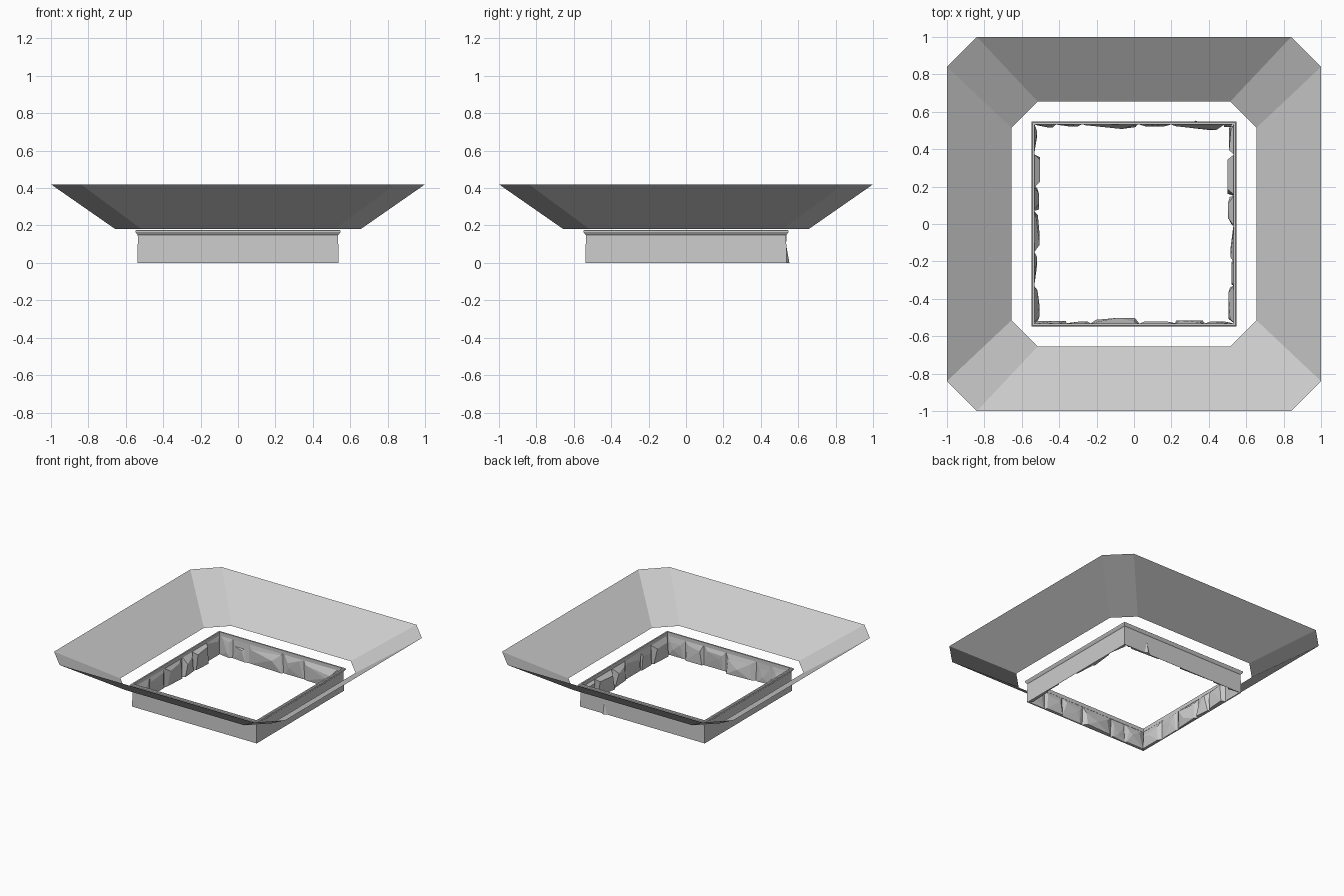
import bpy, bmesh, random
from mathutils import Matrix, Vector
from math import radians

if "Cube" in bpy.data.objects:
    bpy.data.objects.remove(bpy.data.objects["Cube"])

random.seed(4)


def finish(name, bm):
    bmesh.ops.recalc_face_normals(bm, faces=bm.faces)
    me = bpy.data.meshes.new(name)
    bm.to_mesh(me)
    bm.free()
    ob = bpy.data.objects.new(name, me)
    bpy.context.collection.objects.link(ob)
    return ob


def bridge_rings(bm, rings, closed=False):
    loops = [[bm.verts.new(p) for p in r] for r in rings]
    pairs = list(zip(loops, loops[1:]))
    if closed:
        pairs.append((loops[-1], loops[0]))
    for a, b in pairs:
        n = len(a)
        for i in range(n):
            j = (i + 1) % n
            bm.faces.new((a[i], a[j], b[j], b[i]))


def octagon(h, c, z):
    return [(c, h, z), (-c, h, z), (-h, c, z), (-h, -c, z),
            (-c, -h, z), (c, -h, z), (h, -c, z), (h, c, z)]


def square(h, z):
    return [(h, h, z), (-h, h, z), (-h, -h, z), (h, -h, z)]


# Flared open skirt with clipped corners
bm = bmesh.new()
bridge_rings(bm, [octagon(0.655, 0.515, 0.18), octagon(1.0, 0.84, 0.42)])
for f in bm.faces:
    f.normal_update()
finish("flared_skirt", bm)

# Thin outer wall
bm = bmesh.new()
bridge_rings(bm, [square(0.538, 0.0), square(0.535, 0.15)])
finish("outer_wall", bm)

# Moulded lip on top of the wall
lip = [(0.535, 0.148), (0.54, 0.153), (0.548, 0.165), (0.548, 0.172),
       (0.542, 0.177), (0.531, 0.177), (0.531, 0.148)]
bm = bmesh.new()
bridge_rings(bm, [square(h, z) for h, z in lip], closed=True)
finish("rim_lip", bm)

# Rough stones lining each wall: (start, end, inner depth) along the wall
SIDES = {
    "front": (0, [(-.53, -.36, .518), (-.36, -.23, .522), (-.23, .03, .502),
                  (.03, .22, .522), (.22, .38, .516), (.38, .53, .52)]),
    "right": (90, [(-.53, -.33, .504), (-.33, -.2, .522), (-.2, -.01, .516),
                   (-.01, .15, .502), (.15, .37, .5), (.37, .53, .508)]),
    "back": (180, [(-.53, -.48, .518), (-.48, -.2, .503), (-.2, -.02, .522),
                   (-.02, .28, .508), (.28, .42, .52), (.42, .53, .516)]),
    "left": (270, [(-.53, -.37, .518), (-.37, -.2, .503), (-.2, -.07, .508),
                   (-.07, .15, .504), (.15, .33, .518), (.33, .53, .506)]),
}


def add_stone(bm, a, b, depth, rot):
    j = lambda s: random.uniform(-s, s)
    back = [(a, 0), (b, 0), (b + j(.008), .152), (a + j(.008), .152)]
    m = min(.03, (b - a) * .2)
    face = [(a + m * random.random(), .002), (b - m * random.random(), .002),
            (b - m + j(.012), .115 + j(.025)), (a + m + j(.012), .115 + j(.025))]
    pts = [Vector((t, -.534, z)) for t, z in back]
    pts += [Vector((t, -min(.53, depth + random.choice((0, 0, .01, .02))), z))
            for t, z in face]
    # ridge point breaks the front into uneven facets
    pts.append(Vector(((a + b) / 2 + j((b - a) * .25), -depth, .06 + j(.03))))
    v = [bm.verts.new(rot @ p) for p in pts]
    bm.faces.new(v[:4])
    for i in range(4):
        k = (i + 1) % 4
        bm.faces.new((v[i], v[k], v[4 + k], v[4 + i]))
        bm.faces.new((v[4 + i], v[4 + k], v[8]))


for side, (angle, stones) in SIDES.items():
    rot = Matrix.Rotation(radians(angle), 3, 'Z')
    bm = bmesh.new()
    for a, b, d in stones:
        add_stone(bm, a, b, d, rot)
    finish(side + "_stones", bm)

# Leaning chip at the foot of the back wall
bm = bmesh.new()
tip = [(.30, .534, 0), (.36, .534, 0), (.33, .553, 0), (.33, .535, .1)]
v = [bm.verts.new(p) for p in tip]
for i, k, l in ((0, 1, 2), (0, 1, 3), (1, 2, 3), (2, 0, 3)):
    bm.faces.new((v[i], v[k], v[l]))
finish("back_chip", bm)
